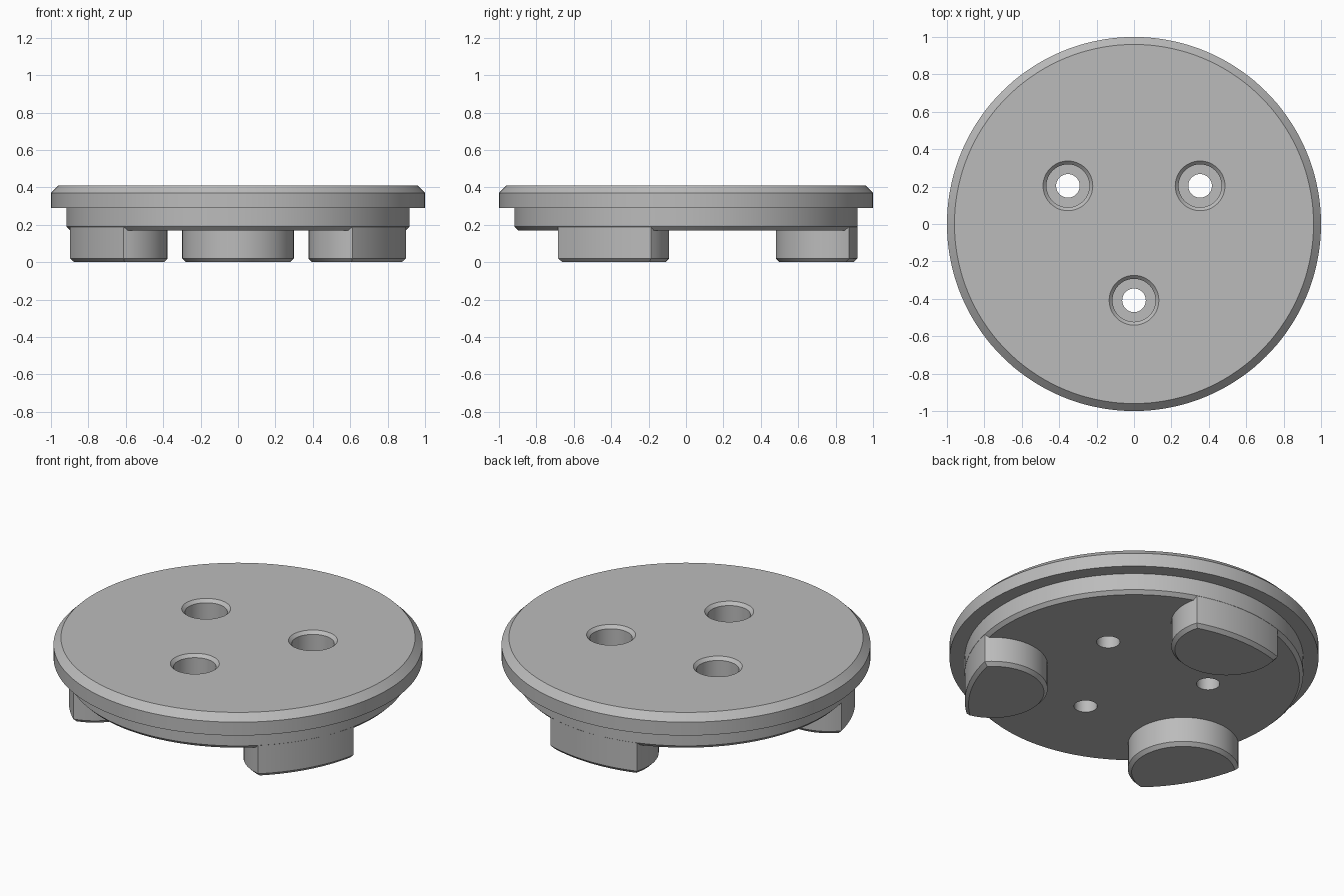
import bpy, bmesh
from math import sin, cos, pi, atan2, sqrt, radians

cube = bpy.data.objects.get("Cube")
if cube:
    bpy.data.objects.remove(cube, do_unlink=True)

# One grey finish
grey = bpy.data.materials.new("plain_grey")
grey.use_nodes = True
colour = (0.5, 0.5, 0.5, 1)
grey.diffuse_color = colour
grey.node_tree.nodes["Principled BSDF"].inputs["Base Color"].default_value = colour


def loft(name, rings):
    """Join closed rings of equal length, from bottom to top, and cap both ends."""
    bm = bmesh.new()
    loops = [[bm.verts.new(p) for p in ring] for ring in rings]
    n = len(loops[0])
    for a, b in zip(loops, loops[1:]):
        for i in range(n):
            j = (i + 1) % n
            bm.faces.new((a[i], a[j], b[j], b[i]))
    bm.faces.new(loops[0][::-1])
    bm.faces.new(loops[-1])
    bmesh.ops.recalc_face_normals(bm, faces=bm.faces)
    mesh = bpy.data.meshes.new(name)
    bm.to_mesh(mesh)
    bm.free()
    mesh.materials.append(grey)
    obj = bpy.data.objects.new(name, mesh)
    bpy.context.collection.objects.link(obj)
    return obj


def circle(r, z, n, x=0, y=0):
    return [(x + r * cos(2 * pi * i / n), y + r * sin(2 * pi * i / n), z) for i in range(n)]


def smooth(obj):
    bpy.ops.object.select_all(action="DESELECT")
    obj.select_set(True)
    bpy.context.view_layer.objects.active = obj
    bpy.ops.object.shade_smooth_by_angle(angle=radians(25))


# Stepped round plate with chamfered rims
PLATE = [(0.898, 0.17), (0.918, 0.19), (0.918, 0.29), (1, 0.29), (1, 0.37), (0.96, 0.41)]
plate = loft("plate", [circle(r, z, 144) for r, z in PLATE])

# Counterbored screw holes
BORE = [(0.063, 0.1), (0.063, 0.265), (0.115, 0.265), (0.115, 0.392), (0.153, 0.43)]
for k in range(3):
    a = radians(-90 + 120 * k)
    cutter = loft("hole_cutter", [circle(r, z, 48, 0.408 * cos(a), 0.408 * sin(a)) for r, z in BORE])
    cutter.hide_render = True
    cutter.hide_set(True)
    mod = plate.modifiers.new("screw_hole", "BOOLEAN")
    mod.operation = "DIFFERENCE"
    mod.solver = "EXACT"
    mod.object = cutter

# Bake the holes, then drop the cutters
bpy.context.view_layer.update()
baked = bpy.data.meshes.new_from_object(plate.evaluated_get(bpy.context.evaluated_depsgraph_get()))
plate.modifiers.clear()
plate.data = baked
for obj in [o for o in bpy.data.objects if o.name.startswith("hole_cutter")]:
    bpy.data.objects.remove(obj, do_unlink=True)
smooth(plate)


def foot_outline(inset, z, turn, n=32):
    """Round boss trimmed by the plate's rim, as two arcs."""
    d, rim, boss = 0.78, 0.917 - inset, 0.3 - inset
    x = (rim ** 2 - boss ** 2 + d ** 2) / (2 * d)
    y = sqrt(rim ** 2 - x ** 2)
    outer, inner = atan2(y, x), atan2(y, x - d)
    pts = []
    for i in range(n):
        t = outer * (2 * i / n - 1)
        pts.append((rim * cos(t), rim * sin(t)))
    for i in range(n):
        t = inner + (2 * pi - 2 * inner) * i / n
        pts.append((d + boss * cos(t), boss * sin(t)))
    c, s = cos(turn), sin(turn)
    return [(px * c - py * s, px * s + py * c, z) for px, py in pts]


# Three feet, flush with the lower step
for name, angle in (("back_foot", 90), ("right_foot", 210), ("left_foot", 330)):
    turn = radians(angle)
    smooth(loft(name, [foot_outline(i, z, turn) for i, z in ((0.02, 0), (0, 0.02), (0, 0.25))]))
